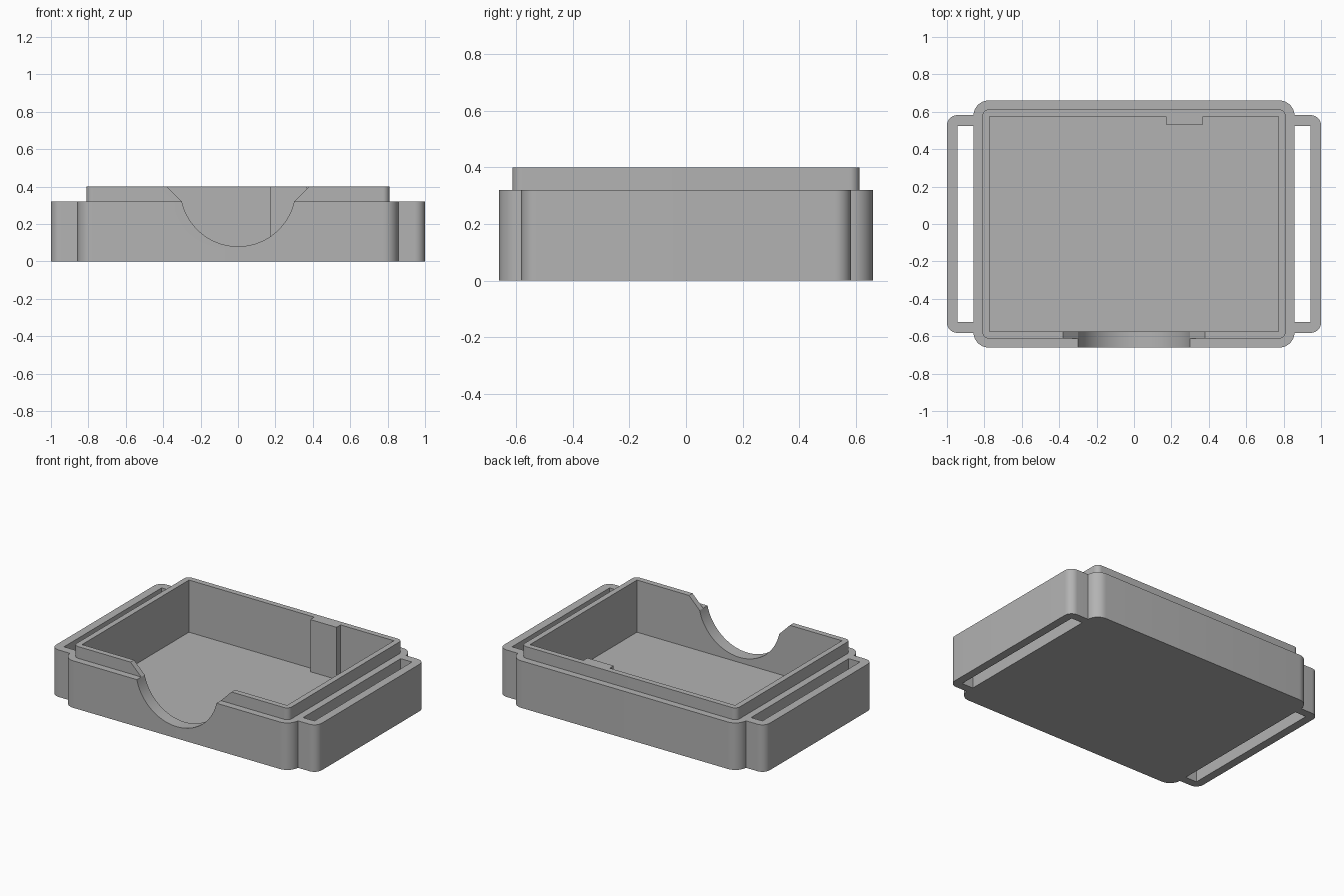
import bpy, bmesh, math

old = bpy.data.objects.get("Cube")
if old:
    bpy.data.objects.remove(old, do_unlink=True)

grey = bpy.data.materials.new("plain grey")
grey.use_nodes = True
colour = (0.45, 0.45, 0.45, 1)
grey.diffuse_color = colour
grey.node_tree.nodes["Principled BSDF"].inputs["Base Color"].default_value = colour


def arc(cx, cy, r, start, end, steps=10):
    """Points along an arc, angles in degrees."""
    angles = [math.radians(start + (end - start) * i / steps) for i in range(steps + 1)]
    return [(cx + r * math.cos(a), cy + r * math.sin(a)) for a in angles]


def rounded_rect(hx, hy, r):
    pts = []
    for sx, sy, start in ((1, 1, 0), (-1, 1, 90), (-1, -1, 180), (1, -1, 270)):
        pts += arc(sx * (hx - r), sy * (hy - r), r, start, start + 90)
    return pts


def rect(x0, x1, y0, y1):
    return [(x0, y0), (x1, y0), (x1, y1), (x0, y1)]


def prism(name, outline, low, high, along_y=False):
    """Extrude an outline upward, or from front to back when along_y is set."""
    bm = bmesh.new()
    place = (lambda a, b: (a, low, b)) if along_y else (lambda a, b: (a, b, low))
    face = bm.faces.new([bm.verts.new(place(a, b)) for a, b in outline])
    moved = bmesh.ops.extrude_face_region(bm, geom=[face])["geom"]
    shift = (0, high - low, 0) if along_y else (0, 0, high - low)
    bmesh.ops.translate(bm, vec=shift, verts=[v for v in moved if isinstance(v, bmesh.types.BMVert)])
    bmesh.ops.recalc_face_normals(bm, faces=bm.faces)
    mesh = bpy.data.meshes.new(name)
    bm.to_mesh(mesh)
    bm.free()
    mesh.materials.append(grey)
    obj = bpy.data.objects.new(name, mesh)
    bpy.context.collection.objects.link(obj)
    return obj


def combine(target, tool, operation):
    """Apply a boolean and discard the tool."""
    mod = target.modifiers.new(tool.name, "BOOLEAN")
    mod.object, mod.operation, mod.solver = tool, operation, "EXACT"
    bpy.context.view_layer.objects.active = target
    bpy.ops.object.modifier_apply(modifier=mod.name)
    bpy.data.objects.remove(tool, do_unlink=True)


BODY_X, BODY_Y, BODY_TOP, RIM_TOP = 0.858, 0.66, 0.32, 0.40
CAVITY_X, CAVITY_Y, FLOOR = 0.772, 0.575, 0.045

# Tray body with its raised inner rim
tray = prism("tray", rounded_rect(BODY_X, BODY_Y, 0.08), 0, BODY_TOP)
rim = prism("rim", rounded_rect(0.81, 0.613, 0.035), 0.1, RIM_TOP)
combine(tray, rim, "UNION")

# Sharp cornered cavity
cavity = prism("cavity_cutter", rect(-CAVITY_X, CAVITY_X, -CAVITY_Y, CAVITY_Y), FLOOR, 0.6)
combine(tray, cavity, "DIFFERENCE")

# Round thumb notch in the front wall, flared through the rim
NOTCH_R, NOTCH_Z = 0.3075, 0.3875
dip = math.degrees(math.asin((NOTCH_Z - BODY_TOP) / NOTCH_R))
notch_outline = arc(0, NOTCH_Z, NOTCH_R, 180 + dip, 360 - dip, 40)
notch_outline += [(0.38, RIM_TOP), (0.38, 0.6), (-0.38, 0.6), (-0.38, RIM_TOP)]
notch = prism("notch_cutter", notch_outline, -0.8, -0.5, along_y=True)
combine(tray, notch, "DIFFERENCE")

# Rib on the inside of the back wall
rib = prism("rib", rect(0.172, 0.37, 0.532, CAVITY_Y + 0.02), FLOOR - 0.02, RIM_TOP)
combine(tray, rib, "UNION")

# Strap loop on each side
END, OUT_Y, IN_Y, R = 0.85, 0.582, 0.525, 0.055
half = [(END, -OUT_Y)] + arc(1 - R, -OUT_Y + R, R, -90, 0)
half += arc(1 - R, OUT_Y - R, R, 0, 90) + [(END, OUT_Y)]
half += [(END, IN_Y), (0.943, IN_Y), (0.943, -IN_Y), (END, -IN_Y)]
handles = [prism(name, [(side * x, y) for x, y in half], 0, BODY_TOP)
           for name, side in (("left_strap_loop", 1), ("right_strap_loop", -1))]

# Smooth the rounded corners, keep the edges crisp
bpy.ops.object.select_all(action="DESELECT")
for obj in [tray] + handles:
    obj.select_set(True)
bpy.context.view_layer.objects.active = tray
bpy.ops.object.shade_smooth_by_angle(angle=math.radians(30))
